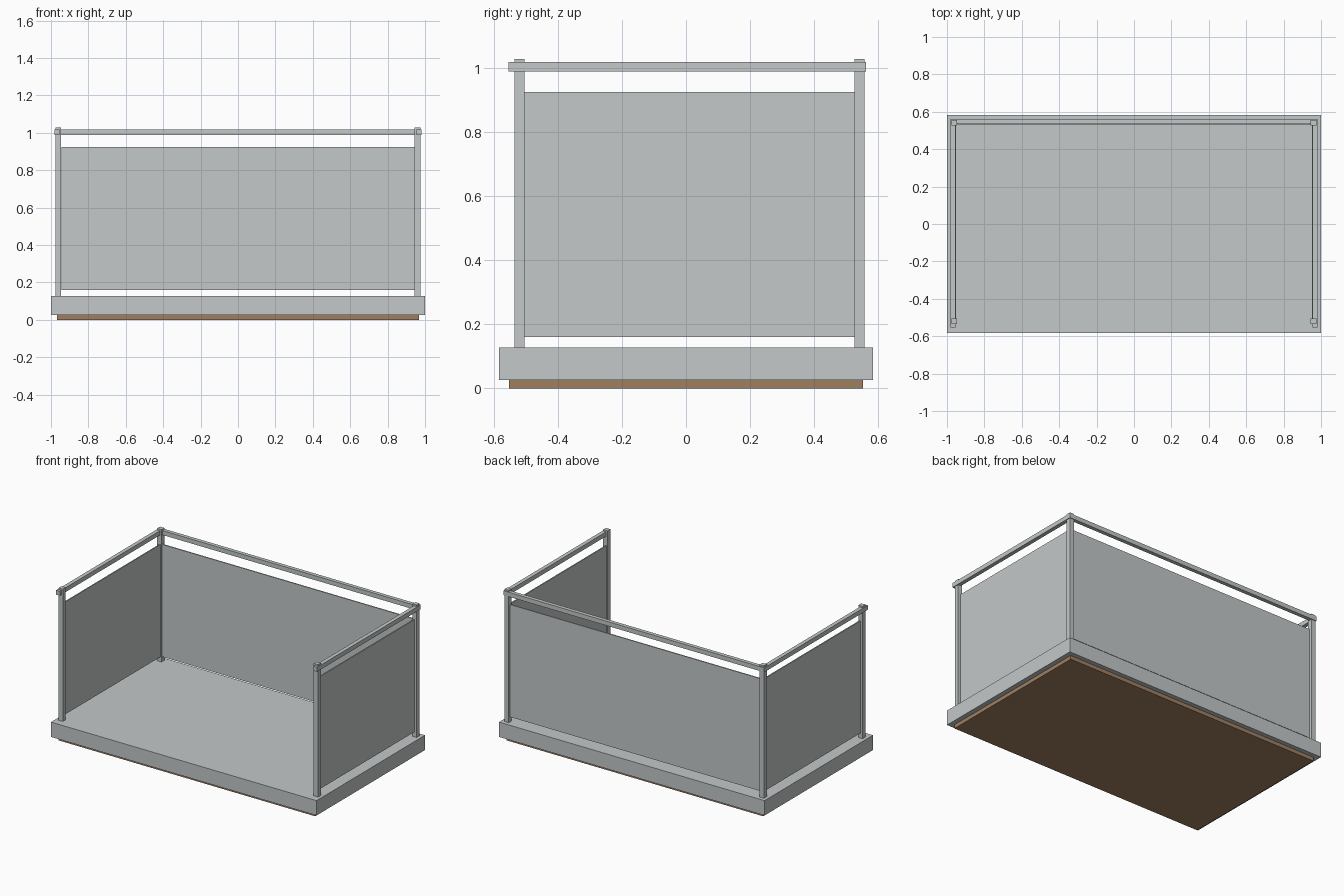
import bpy

cube = bpy.data.objects.get("Cube")
if cube:
    bpy.data.objects.remove(cube, do_unlink=True)


def make_material(name, rgb):
    mat = bpy.data.materials.new(name)
    mat.use_nodes = True
    color = (*rgb, 1.0)
    mat.diffuse_color = color
    mat.node_tree.nodes["Principled BSDF"].inputs["Base Color"].default_value = color
    return mat


GREY = make_material("pale grey", (0.55, 0.58, 0.58))
BROWN = make_material("brown", (0.35, 0.21, 0.12))


def box(name, x, y, z, mat):
    """Box given by its (low, high) range on each axis."""
    spans = (x, y, z)
    bpy.ops.mesh.primitive_cube_add(size=1, location=[(a + b) / 2 for a, b in spans])
    obj = bpy.context.object
    obj.name = name
    obj.scale = [b - a for a, b in spans]
    bpy.ops.object.transform_apply(location=False, rotation=False, scale=True)
    obj.data.materials.append(mat)
    return obj


def side_span(side, inner, outer):
    return tuple(sorted((side * inner, side * outer)))


# Floor slab on a recessed base
FLOOR = 0.127
box("base", (-0.967, 0.967), (-0.552, 0.552), (0, 0.026), BROWN)
box("floor_slab", (-1, 1), (-0.583, 0.583), (0.026, FLOOR), GREY)

# Heights shared by every side of the railing
POST_Z = (FLOOR, 1.028)
RAIL_Z = (0.988, 1.018)
PANEL_Z = (0.16, 0.925)

# Corner posts, side handrails and side panels
for side, label in ((1, "left"), (-1, "right")):
    post_x = side_span(side, 0.945, 0.977)
    box(f"front_post_{label}", post_x, (-0.535, -0.504), POST_Z, GREY)
    box(f"back_post_{label}", post_x, (0.526, 0.557), POST_Z, GREY)
    box(f"handrail_{label}", side_span(side, 0.955, 0.982), (-0.553, 0.561), RAIL_Z, GREY)
    box(f"panel_{label}", side_span(side, 0.952, 0.960), (-0.504, 0.526), PANEL_Z, GREY)

# Back handrail and panel
box("handrail_back", (-0.982, 0.982), (0.536, 0.562), RAIL_Z, GREY)
box("panel_back", (-0.945, 0.945), (0.533, 0.541), PANEL_Z, GREY)
